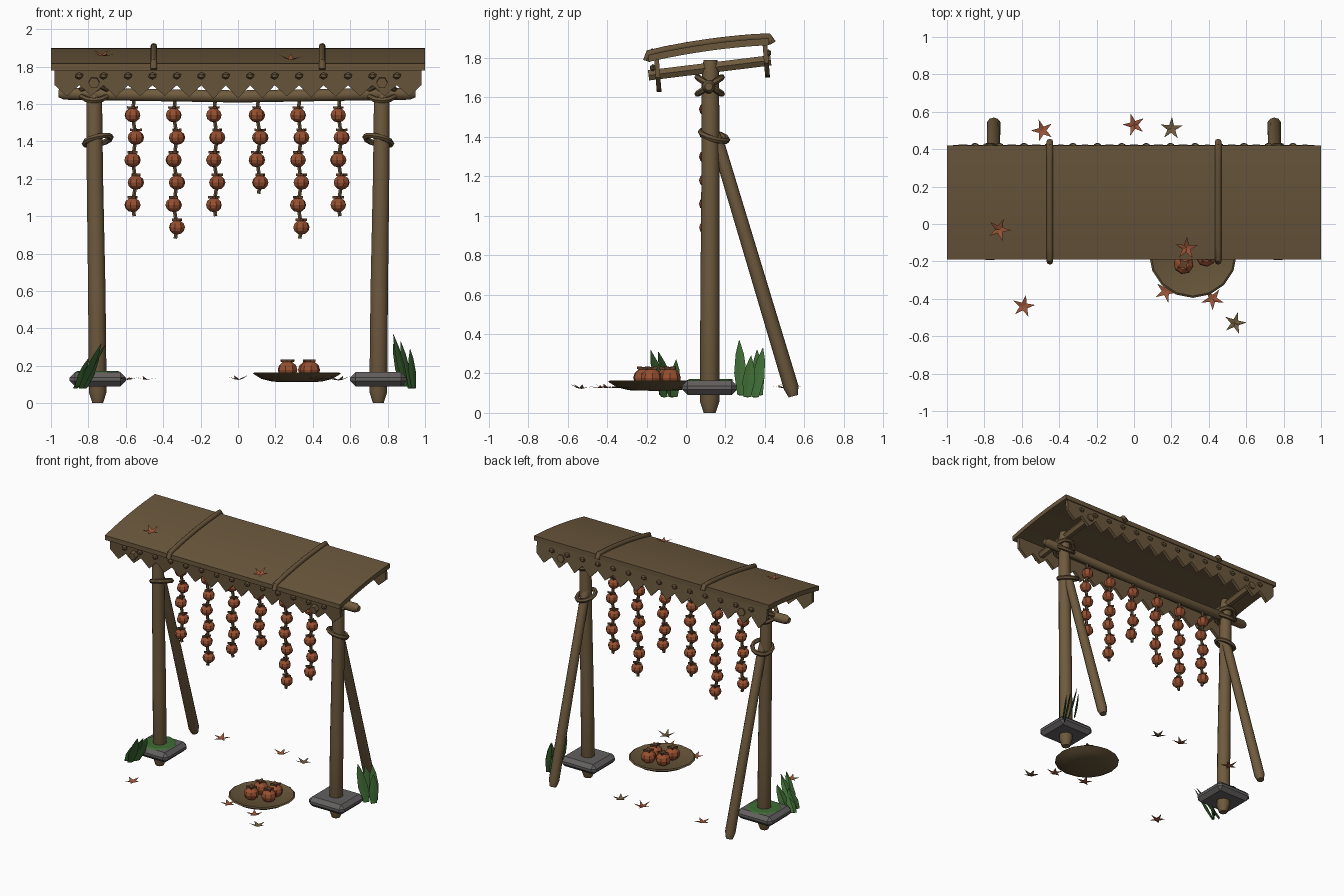
import bpy, bmesh, math, random
from mathutils import Vector, Matrix

if "Cube" in bpy.data.objects:
    bpy.data.objects.remove(bpy.data.objects["Cube"])

random.seed(4)


def material(name, rgb):
    m = bpy.data.materials.new(name)
    m.diffuse_color = (*rgb, 1)
    m.use_nodes = True
    m.node_tree.nodes["Principled BSDF"].inputs["Base Color"].default_value = m.diffuse_color
    return m


WOOD = material("wood brown", (0.158, 0.103, 0.048))
THATCH = material("roof brown", (0.145, 0.096, 0.046))
ROPE = material("rope brown", (0.135, 0.086, 0.040))
BASKET = material("basket brown", (0.130, 0.088, 0.040))
FRUIT = material("fruit orange", (0.31, 0.080, 0.030))
CALYX = material("calyx brown", (0.13, 0.055, 0.025))
GRASS = material("grass green", (0.050, 0.150, 0.036))
STONE = material("stone grey", (0.125, 0.115, 0.115))
LEAF_RED = material("leaf red", (0.32, 0.090, 0.040))
LEAF_TAN = material("leaf tan", (0.16, 0.105, 0.050))


def finish(name, bm, mat, smooth=0):
    bmesh.ops.recalc_face_normals(bm, faces=bm.faces)
    me = bpy.data.meshes.new(name)
    bm.to_mesh(me)
    bm.free()
    me.materials.append(mat)
    ob = bpy.data.objects.new(name, me)
    bpy.context.collection.objects.link(ob)
    if smooth:
        bpy.ops.object.select_all(action='DESELECT')
        ob.select_set(True)
        bpy.context.view_layer.objects.active = ob
        bpy.ops.object.shade_smooth_by_angle(angle=math.radians(smooth))
    return ob


def loft(bm, rings, closed=False):
    rows = [[bm.verts.new(p) for p in r] for r in rings]
    n = len(rows[0])
    pairs = list(zip(rows, rows[1:])) + ([(rows[-1], rows[0])] if closed else [])
    for a, b in pairs:
        for i in range(n):
            j = (i + 1) % n
            bm.faces.new((a[i], a[j], b[j], b[i]))
    if not closed:
        bm.faces.new(rows[0])
        bm.faces.new(rows[-1])


def tube(name, path, radii, mat, sides=10, closed=False, smooth=50):
    pts = [Vector(p) for p in path]
    n = len(pts)
    radii = radii if isinstance(radii, (list, tuple)) else [radii] * n
    axis = (pts[-1] - pts[0]).normalized()
    ref = Vector((0, 0, 1)) if closed or abs(axis.z) < 0.7 else Vector((1, 0, 0))
    rings = []
    for i, p in enumerate(pts):
        a, b = (pts[i - 1], pts[(i + 1) % n]) if closed else (pts[max(i - 1, 0)], pts[min(i + 1, n - 1)])
        t = (b - a).normalized()
        u = ref.cross(t).normalized()
        v = t.cross(u)
        rings.append([p + radii[i] * (math.cos(k * math.tau / sides) * u + math.sin(k * math.tau / sides) * v)
                      for k in range(sides)])
    bm = bmesh.new()
    loft(bm, rings, closed)
    return finish(name, bm, mat, smooth)


def rope_ring(name, centre, rx, ry, rot, r=0.016):
    path = [Vector(centre) + rot @ Vector((rx * math.cos(a), ry * math.sin(a), 0))
            for a in (k * math.tau / 12 for k in range(12))]
    tube(name, path, r, ROPE, 6, True)


# Roof: gently arched slab
def roof_top(y):
    s = (y + 0.19) / 0.61
    return 1.815 + 0.085 * s + 0.055 * s * (1 - s)


bm = bmesh.new()
ys = [-0.19 + 0.61 * k / 8 for k in range(9)]
section = [(y, roof_top(y)) for y in ys] + [(y, roof_top(y) - 0.035) for y in reversed(ys)]
loft(bm, [[(x, y, z) for y, z in section] for x in (-1, -0.5, 0, 0.5, 1)])
finish("roof", bm, THATCH, 40)

# Toothed fringes and pegs along both long edges
TEETH = 15
for side, y, top in (("front", -0.15, 1.80), ("back", 0.40, 1.875)):
    bm = bmesh.new()
    step = 1.96 / TEETH
    for k in range(TEETH):
        x0 = -0.98 + k * step
        tip = top - 0.155 - random.uniform(0, 0.02)
        outline = [(x0, top), (x0 + step, top), (x0 + step, top - 0.1),
                   (x0 + step / 2, tip), (x0, top - 0.1)]
        loft(bm, [[(x, y + dy + (top - z) * 0.08, z) for x, z in outline] for dy in (-0.012, 0.012)])
    finish(side + "_fringe", bm, THATCH)
    bm = bmesh.new()
    out = -1 if side == "front" else 1
    for k in range(1, TEETH):
        m = Matrix.Translation((-0.98 + k * step, y + out * 0.018, top - 0.05)) @ Matrix.Diagonal((1, 0.7, 0.8, 1))
        bmesh.ops.create_icosphere(bm, subdivisions=1, radius=0.024, matrix=m)
    finish(side + "_fringe_knots", bm, ROPE)

# Ropes laid over the roof
for x in (-0.45, 0.45):
    path = [(x, y, roof_top(y) + 0.008) for y in ys]
    path = [(x, -0.2, 1.785)] + path + [(x, 0.44, 1.875)]
    tube("roof_rope", path, 0.018, ROPE, 8)

# Cross beam
tube("cross_beam", [(-0.96, 0.115, 1.655), (-0.93, 0.115, 1.655), (0, 0.115, 1.64), (0.92, 0.115, 1.655),
                    (0.95, 0.115, 1.655)], [0.02, 0.034, 0.034, 0.034, 0.02], WOOD)

for s, side in ((-1, "left"), (1, "right")):
    # Post, rafter and rear brace
    tube(side + "_post", [(s * 0.75, 0.12, 0), (s * 0.75, 0.12, 0.06), (s * 0.755, 0.122, 0.6),
                          (s * 0.765, 0.124, 1.2), (s * 0.77, 0.124, 1.73), (s * 0.77, 0.124, 1.79)],
         [0.03, 0.05, 0.049, 0.046, 0.044, 0.035], WOOD)
    tube(side + "_rafter", [(s * 0.77, -0.19, 1.712), (s * 0.77, 0.43, 1.788)], 0.03, WOOD, 6, smooth=0)
    tube(side + "_brace", [(s * 0.755, 0.13, 1.45), (s * 0.755, 0.17, 1.34), (s * 0.75, 0.533, 0.13),
                           (s * 0.75, 0.545, 0.085)], [0.028, 0.033, 0.038, 0.025], WOOD)

    # Lashings
    rope_ring(side + "_brace_lashing", (s * 0.75, 0.142, 1.405), 0.072, 0.07,
              Matrix.Rotation(s * 0.25, 3, 'Y') @ Matrix.Rotation(-0.3, 3, 'X'))
    for tilt in (-0.6, 0.6):
        rope_ring(side + "_beam_lashing", (s * 0.77, 0.12, 1.66), 0.075, 0.075, Matrix.Rotation(tilt, 3, 'X'))

    # Foundation stone
    bm = bmesh.new()
    bmesh.ops.create_cube(bm, size=1, matrix=Matrix.Translation((s * 0.75, 0.12, 0.128))
                          @ Matrix.Diagonal((0.30, 0.28, 0.075, 1)))
    bmesh.ops.bevel(bm, geom=bm.edges[:], offset=0.028, segments=1, affect='EDGES')
    finish(side + "_stone", bm, STONE)

# Moss plate on the left stone
bm = bmesh.new()
bmesh.ops.create_cone(bm, cap_ends=True, segments=9, radius1=0.125, radius2=0.11, depth=0.008,
                      matrix=Matrix.Translation((-0.75, 0.12, 0.168)))
finish("moss", bm, GRASS)


# Grass clumps: folded, tapering blades
def blade(bm, base, tip, width, direction):
    base, tip, w = Vector(base), Vector(tip), Vector(direction).normalized() * width / 2
    fold = (tip - base).cross(w).normalized() * 0.012
    rings = []
    for t, k in ((0, 0.6), (0.4, 1.0), (0.75, 0.65), (1, 0.04)):
        c = base.lerp(tip, t)
        rings.append([c - w * k, c + fold * k, c + w * k, c - fold * k * 0.3])
    loft(bm, rings)


bm = bmesh.new()
for base, tip in (((-0.87, -0.07, 0.08), (-0.71, -0.14, 0.31)), ((-0.84, -0.11, 0.08), (-0.73, -0.18, 0.32)),
                  ((-0.82, -0.06, 0.08), (-0.74, -0.05, 0.27)), ((-0.86, -0.12, 0.09), (-0.80, -0.10, 0.24))):
    blade(bm, base, tip, 0.07, (0.6, 0.8, 0))
finish("left_grass", bm, GRASS)
bm = bmesh.new()
for base, tip in (((0.90, 0.28, 0.09), (0.83, 0.27, 0.37)), ((0.92, 0.35, 0.08), (0.87, 0.39, 0.33)),
                  ((0.94, 0.31, 0.08), (0.92, 0.33, 0.29)), ((0.88, 0.37, 0.09), (0.83, 0.36, 0.32))):
    blade(bm, base, tip, 0.075, (0.5, 0.8, 0))
finish("right_grass", bm, GRASS)


# Fruit with a star calyx
def fruit(centre, r):
    spin = Matrix.Translation(centre) @ Matrix.Rotation(random.uniform(0, 1), 4, 'Z')
    bm = bmesh.new()
    bmesh.ops.create_uvsphere(bm, u_segments=8, v_segments=6, radius=r, matrix=spin @ Matrix.Diagonal((1, 1, 0.88, 1)))
    finish("fruit", bm, FRUIT, 25)
    bm = bmesh.new()
    star = [(math.cos(k * math.tau / 8) * r * q, math.sin(k * math.tau / 8) * r * q, z * r)
            for k, (q, z) in enumerate([(0.72, 0.9), (0.3, 0.88)] * 4)]
    loft(bm, [[spin @ Vector((x, y, z + dz)) for x, y, z in star] for dz in (-0.005, 0.008)])
    finish("fruit_calyx", bm, CALYX)


# Hanging strings of fruit
for x, count in zip((-0.555, -0.335, -0.12, 0.11, 0.33, 0.545), (5, 6, 5, 4, 6, 5)):
    pts = [(x + 0.009 * (-1) ** (k + 1), 0.11, 1.54 - 0.12 * k) for k in range(count)]
    end = 1.54 - 0.12 * (count - 1) - 0.06
    tube("fruit_string", [(x, 0.115, 1.64)] + pts + [(x, 0.11, end)], 0.011, ROPE, 6)
    for p in pts:
        fruit(p, 0.044)

# Shallow basket with fruit
bm = bmesh.new()
profile = [(0.02, 0.112), (0.13, 0.115), (0.19, 0.13), (0.235, 0.158), (0.225, 0.165), (0.15, 0.142), (0.02, 0.135)]
loft(bm, [[(0.315 + r * math.cos(k * math.tau / 16), -0.16 + r * math.sin(k * math.tau / 16), z)
           for k in range(16)] for r, z in profile])
finish("basket", bm, BASKET, 30)
for x, y in ((0.375, -0.08), (0.265, -0.10), (0.265, -0.215), (0.385, -0.175)):
    fruit((x, y, 0.178), 0.054)


# Fallen star-shaped leaves with curled tips
def leaf(x, y, z, mat, slope=0.0):
    bm = bmesh.new()
    turn = random.uniform(0, math.tau)
    mid = bm.verts.new((x, y, z))
    rim = []
    for k in range(10):
        r, lift = (0.062, 0.02) if k % 2 == 0 else (0.022, 0.004)
        a = turn + k * math.tau / 10
        dy = r * math.sin(a)
        rim.append(bm.verts.new((x + r * math.cos(a), y + dy, z + lift * random.uniform(0.4, 1.2) + slope * dy)))
    for k in range(10):
        bm.faces.new((mid, rim[k], rim[(k + 1) % 10]))
    finish("fallen_leaf", bm, mat)


for x, y in ((-0.49, 0.50), (0.0, 0.53), (-0.59, -0.44), (0.17, -0.36), (0.42, -0.40)):
    leaf(x, y, 0.125, LEAF_RED)
for x, y in ((0.20, 0.51), (0.54, -0.53)):
    leaf(x, y, 0.122, LEAF_TAN)
for x, y in ((-0.72, -0.03), (0.28, -0.13)):
    leaf(x, y, roof_top(y) + 0.008, LEAF_RED, 0.17)
